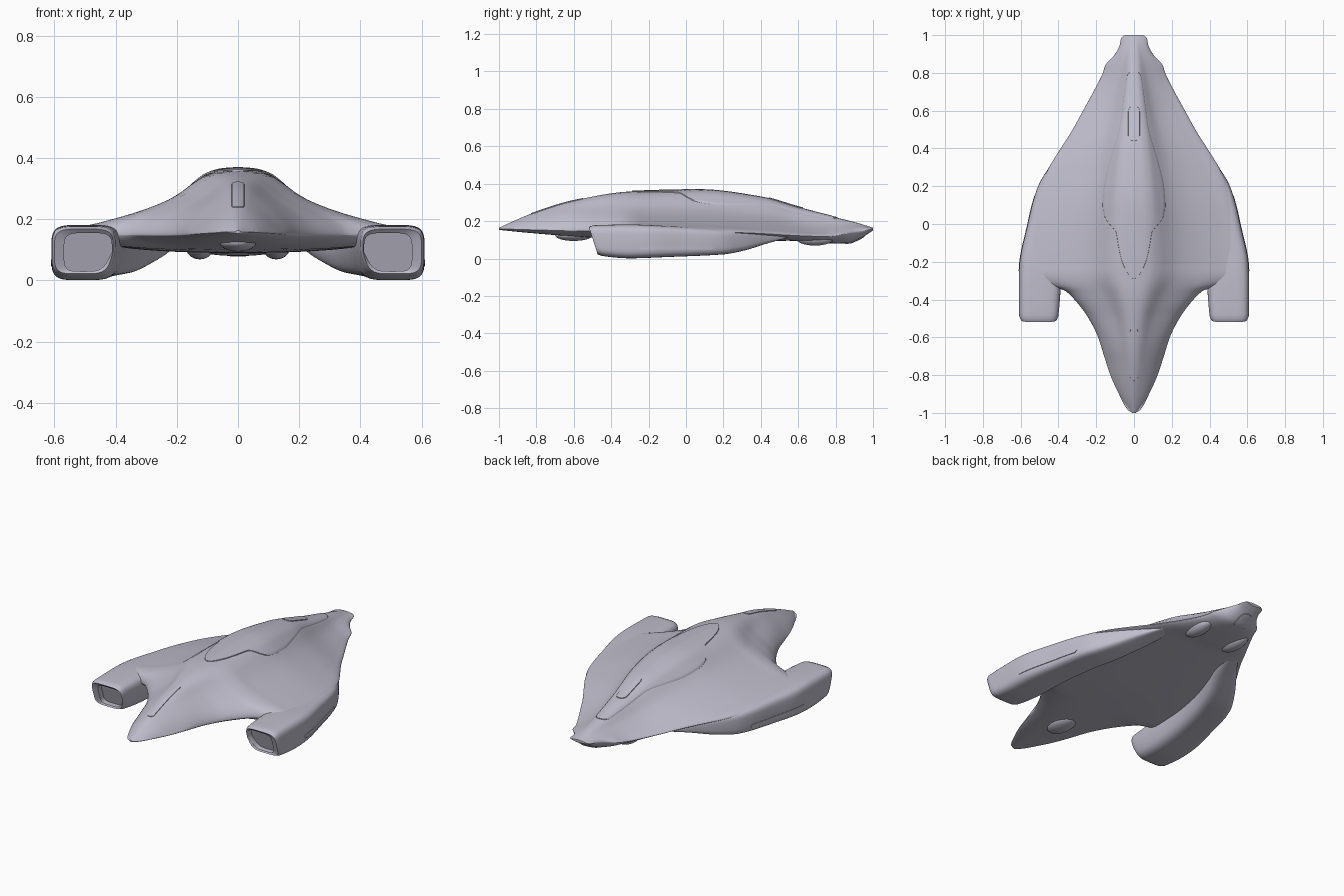
import bpy, bmesh, math

cube = bpy.data.objects.get("Cube")
if cube:
    bpy.data.objects.remove(cube, do_unlink=True)

grey = bpy.data.materials.new("lavender_grey")
grey.use_nodes = True
COLOUR = (0.52, 0.51, 0.6, 1)
grey.diffuse_color = COLOUR
grey.node_tree.nodes["Principled BSDF"].inputs["Base Color"].default_value = COLOUR


def curve(*pts):
    """Smooth curve through points that never overshoots."""
    n = len(pts)
    d = [(pts[i + 1][1] - pts[i][1]) / (pts[i + 1][0] - pts[i][0]) for i in range(n - 1)]
    m = [d[0]] + [2 * a * b / (a + b) if a * b > 0 else 0 for a, b in zip(d, d[1:])] + [d[-1]]

    def value(x):
        x = min(max(x, pts[0][0]), pts[-1][0])
        i = max(k for k in range(n - 1) if x >= pts[k][0])
        h = pts[i + 1][0] - pts[i][0]
        t = (x - pts[i][0]) / h
        a, b = pts[i][1], pts[i + 1][1]
        return (a + (b - a) * t * t * (3 - 2 * t)
                + h * t * (1 - t) * ((1 - t) * m[i] - t * m[i + 1]))
    return value


def finish(bm, name):
    bmesh.ops.recalc_face_normals(bm, faces=bm.faces)
    mesh = bpy.data.meshes.new(name)
    bm.to_mesh(mesh)
    bm.free()
    mesh.materials.append(grey)
    ob = bpy.data.objects.new(name, mesh)
    bpy.context.collection.objects.link(ob)
    bpy.ops.object.select_all(action='DESELECT')
    ob.select_set(True)
    bpy.context.view_layer.objects.active = ob
    bpy.ops.object.shade_smooth_by_angle(angle=math.radians(42))


def loft(name, rings, closed=True):
    """Skin a list of point rings; closed rings also get end caps."""
    bm = bmesh.new()
    rows = [[bm.verts.new(p) for p in r] for r in rings]
    n = len(rows[0])
    for a, b in zip(rows, rows[1:]):
        for i in range(n if closed else n - 1):
            j = (i + 1) % n
            bm.faces.new((a[i], a[j], b[j], b[i]))
    if closed:
        bm.faces.new(rows[0])
        bm.faces.new(rows[-1])
    finish(bm, name)


# Hull shape: plan width, spread of the dorsal hump, ridge, rim and belly heights
width = curve((-1, .008), (-.985, .032), (-.9, .08), (-.8, .125), (-.7, .158), (-.6, .19),
              (-.5, .24), (-.4, .315), (-.35, .37), (-.32, .47), (-.25, .597), (0, .55),
              (.2, .495), (.3, .45), (.35, .42), (.5, .325), (.6, .27), (.7, .215),
              (.8, .165), (.84, .152), (.9, .1), (.95, .075), (.985, .068), (1, .05))
spread = curve((-1, .01), (-.9, .082), (-.7, .16), (-.5, .27), (-.4, .38), (-.24, .58),
               (0, .56), (.3, .46), (.6, .28), (.8, .17), (1, .07))
ridge = curve((-1, .164), (-.9, .21), (-.8, .25), (-.6, .31), (-.3, .358), (.07, .367),
              (.4, .328), (.6, .272), (.8, .22), (.9, .195), (1, .165))
rim = curve((-1, .158), (-.5, .148), (-.2, .15), (.3, .138), (.75, .118), (.9, .14), (1, .157))
belly = curve((-1, .153), (-.85, .138), (-.6, .118), (-.3, .1), (0, .09), (.4, .093),
              (.55, .095), (.66, .086), (.8, .08), (.87, .083), (.93, .106), (1, .15))
wingness = curve((-1, 0), (-.7, .15), (-.4, .7), (-.2, 1), (.6, 1), (.9, .5), (1, .2))
hump = curve((0, 1), (.1, .98), (.18, .92), (.27, .76), (.36, .58), (.55, .36),
             (.73, .22), (.85, .15), (1, .11))


def top(x, y):
    u = min(abs(x) / width(y), 1)
    s = min(abs(x) / spread(y), 1)
    k = wingness(y)
    f = k * hump(s) + (1 - k) * (1 - .85 * s ** 1.7)
    return rim(y) + (ridge(y) - rim(y)) * f * math.sqrt(1 - u ** 10)


def under(x, y):
    u = min(abs(x) / width(y), 1)
    return rim(y) - (rim(y) - belly(y)) * (1 - u ** 2.4) ** .7


COLS, ROWS = 48, 150
hull = []
for r in range(ROWS + 1):
    y = -math.cos(math.pi * r / ROWS) * .5 + (2 * r / ROWS - 1) * .5
    ring = []
    for c in range(2 * COLS):
        a = math.pi * c / COLS
        x = width(y) * math.cos(a)
        ring.append((x, y, top(x, y) if c <= COLS else under(x, y)))
    hull.append(ring)
loft("hull", hull)


def panel(name, surface, half, y0, y1, lift):
    """Thin raised plate following a hull surface, with a sunk bevelled border."""
    rows, n, m = [], 60, 16
    for r in range(n + 1):
        y = (y0 + y1) / 2 - (y1 - y0) / 2 * math.cos(math.pi * r / n)
        row = []
        for c in range(-m - 1, m + 2):
            x = half(y) * max(-1, min(1, c / m))
            sunk = abs(c) > m or r in (0, n)
            if abs(c) > m:
                x += math.copysign(abs(lift) * .3, c)
            row.append((x, y, surface(x, y) + (-.5 * lift if sunk else lift)))
        rows.append(row)
    loft(name, rows, closed=False)


def slot(y0, y1, w):
    """Half-width of a slot with round ends."""
    def half(y):
        d = max(y0 + w - y, y - y1 + w, 0)
        return math.sqrt(max(w * w - d * d, 1e-8))
    return half


# Dorsal canopy, vents and exhaust plate
canopy = curve((-.29, .001), (-.28, .018), (-.25, .04), (-.18, .068), (-.1, .085), (-.04, .095),
               (0, .13), (.04, .155), (.1, .165), (.2, .158), (.35, .122), (.5, .078),
               (.7, .05), (.78, .037), (.805, .02), (.81, .001))
panel("canopy", top, canopy, -.29, .81, .004)
panel("dorsal_vent", top, slot(.44, .625, .03), .44, .625, .008)
panel("nose_vent", top, slot(-.83, -.55, .02), -.83, -.55, .003)
panel("tail_exhaust_plate", under, slot(.85, .955, .036), .85, .955, -.004)


def rounded(y, x0, x1, z0, z1, side, taper=.02):
    """Rounded box section with a tapered lower inner corner and swept lower lip."""
    ring, power, count = [], 4.5, 40
    for i in range(count):
        a = 2 * math.pi * i / count
        c, s = math.cos(a), math.sin(a)
        px = math.copysign(abs(c) ** (2 / power), c)
        pz = math.copysign(abs(s) ** (2 / power), s)
        z = (z0 + z1) / 2 + pz * (z1 - z0) / 2
        sweep = .32 * (.17 - z) * max(0, min(1, (-y - .3) / .18))
        inner = x0 + taper * max(0, -pz)
        ring.append((side * ((inner + x1) / 2 + px * (x1 - inner) / 2), y + sweep, z))
    return ring


# Engine pods: recessed intake, then a tapering body merging into the wing
inn = curve((-.52, .408), (-.5, .4), (-.3, .385), (-.1, .37), (.1, .335), (.3, .27),
            (.45, .21), (.58, .19))
out = curve((-.52, .6), (-.5, .608), (-.3, .61), (-.22, .607), (0, .563), (.1, .54), (.2, .508),
            (.3, .45), (.45, .34), (.58, .24))
low = curve((-.52, .022), (-.49, .012), (-.3, .001), (-.1, .008), (.2, .022), (.3, .04),
            (.45, .085), (.58, .12))
high = curve((-.52, .168), (-.49, .178), (-.3, .182), (-.1, .174), (.1, .163), (.3, .15),
             (.58, .125))

for side, label in ((1, "left"), (-1, "right")):
    mouth = (.412, .568, .03, .155, side, .03)
    rings = [rounded(-.48, *mouth), rounded(-.512, *mouth)]
    steps = [-.52, -.516, -.51, -.5] + [-.48 + 1.06 * i / 40 for i in range(41)]
    rings += [rounded(y, inn(y), out(y), low(y), high(y), side) for y in steps]
    loft(label + "_engine_pod", rings)

    # Long thin vent on the outer flank
    vent = []
    for i in range(31):
        y = -.25 + .4 * i / 30
        h = slot(-.25, .15, .011)(y)
        x = out(y)
        vent.append([(side * (x + dx), y, .058 + dz * h)
                     for dx, dz in ((-.02, -1), (.002, -1), (.002, 1), (-.02, 1))])
    loft(label + "_flank_vent", vent)


def blister(name, x, y, z, size):
    bm = bmesh.new()
    bmesh.ops.create_uvsphere(bm, u_segments=32, v_segments=16, radius=1)
    bmesh.ops.scale(bm, vec=size, verts=bm.verts)
    bmesh.ops.translate(bm, vec=(x, y, z), verts=bm.verts)
    finish(bm, name)


# Underside blisters
blister("chin_sensor", 0, -.6, .125, (.06, .1, .031))
blister("left_tail_blister", .125, .69, .107, (.045, .1, .038))
blister("right_tail_blister", -.125, .69, .107, (.045, .1, .038))
